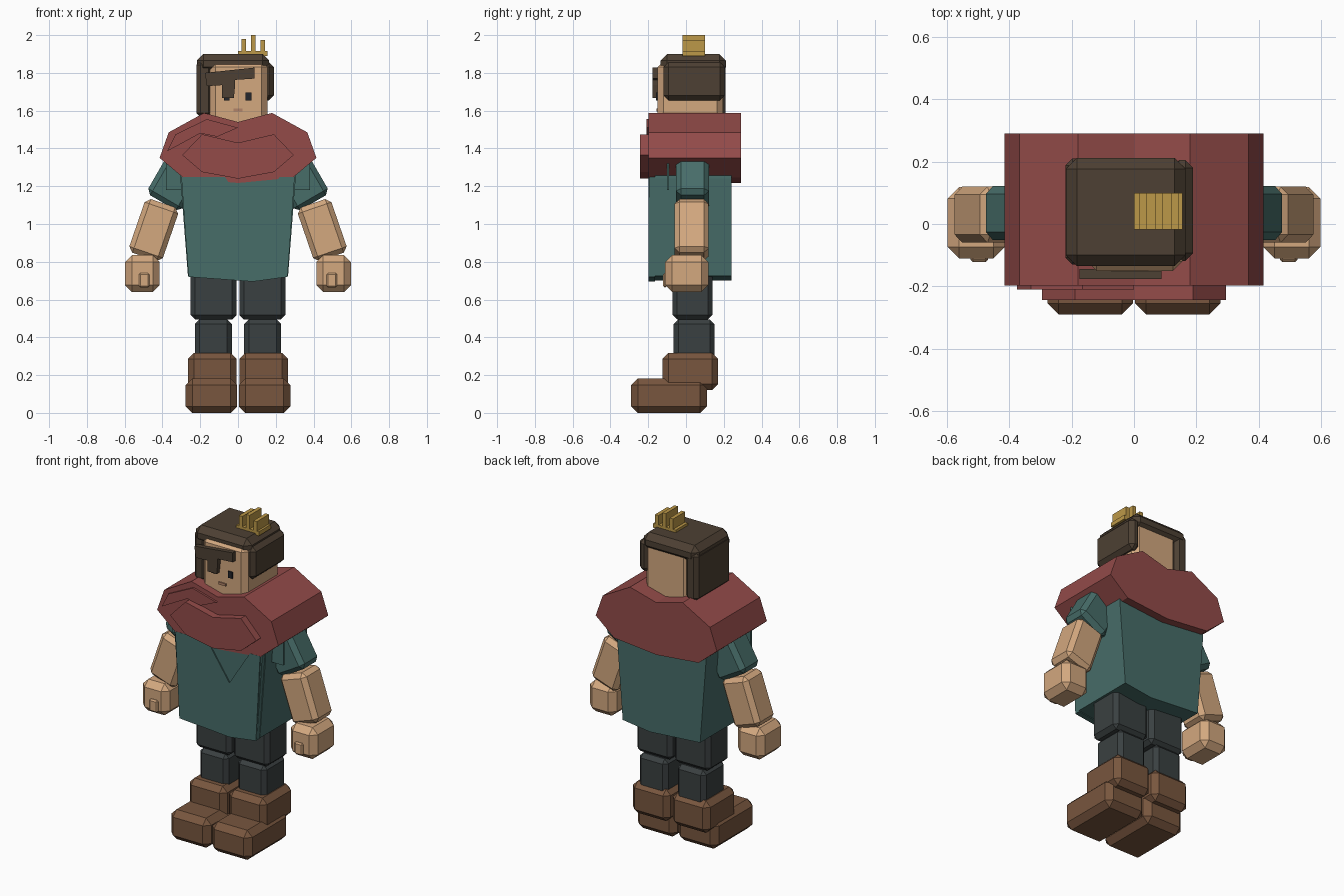
import bpy, bmesh, math
from mathutils import Matrix

if "Cube" in bpy.data.objects:
    bpy.data.objects.remove(bpy.data.objects["Cube"])


def mat(name, rgb):
    m = bpy.data.materials.new(name)
    lin = [(c / 255 / 12.92) if c < 11 else ((c / 255 + 0.055) / 1.055) ** 2.4 for c in rgb]
    m.diffuse_color = (*lin, 1)
    m.use_nodes = True
    m.node_tree.nodes["Principled BSDF"].inputs["Base Color"].default_value = m.diffuse_color
    return m


SKIN = mat("skin", (211, 168, 127))
HAIR = mat("dark hair", (77, 64, 51))
RED = mat("red wool", (147, 75, 73))
TEAL = mat("teal cloth", (71, 109, 105))
PANTS = mat("charcoal trousers", (58, 64, 65))
BOOT = mat("brown leather", (120, 86, 62))
GOLD = mat("gold", (188, 152, 72))
EYE = mat("eye black", (36, 38, 44))
LIP = mat("lip", (178, 132, 104))


def finish(name, bm, material):
    bmesh.ops.recalc_face_normals(bm, faces=bm.faces)
    me = bpy.data.meshes.new(name)
    bm.to_mesh(me)
    bm.free()
    me.materials.append(material)
    ob = bpy.data.objects.new(name, me)
    bpy.context.collection.objects.link(ob)
    return ob


def box(name, x, y, z, material, bevel=0.0, tilt=0.0):
    """Chamfered box from (min, max) ranges, tilted in the front plane."""
    bm = bmesh.new()
    bmesh.ops.create_cube(bm, size=1)
    bmesh.ops.scale(bm, vec=(x[1] - x[0], y[1] - y[0], z[1] - z[0]), verts=bm.verts)
    if bevel:
        bmesh.ops.bevel(bm, geom=bm.edges[:], offset=bevel, segments=1, affect='EDGES')
    move = Matrix.Translation((sum(x) / 2, sum(y) / 2, sum(z) / 2))
    bm.transform(move @ Matrix.Rotation(math.radians(tilt), 4, 'Y'))
    return finish(name, bm, material)


def slab(name, outline, y0, y1, material):
    """Front outline (x, z) extruded from y0 to y1."""
    bm = bmesh.new()
    face = bm.faces.new([bm.verts.new((px, y0, pz)) for px, pz in outline])
    out = bmesh.ops.extrude_face_region(bm, geom=[face])
    verts = [v for v in out["geom"] if isinstance(v, bmesh.types.BMVert)]
    bmesh.ops.translate(bm, vec=(0, y1 - y0, 0), verts=verts)
    return finish(name, bm, material)


def pair(name, x, y, z, material, bevel=0.0, tilt=0.0):
    box("right_" + name, x, y, z, material, bevel, tilt)
    box("left_" + name, (-x[1], -x[0]), y, z, material, bevel, -tilt)


def mirrored(half):
    return half + [(-px, pz) for px, pz in reversed(half) if px > 0]


# Legs and boots
pair("foot", (0.004, 0.277), (-0.29, 0.11), (0, 0.183), BOOT, 0.035)
pair("boot_cuff", (0.008, 0.265), (-0.125, 0.17), (0.12, 0.318), BOOT, 0.032)
pair("shin", (0.033, 0.228), (-0.065, 0.15), (0.26, 0.495), PANTS, 0.024)
pair("thigh", (0.007, 0.252), (-0.072, 0.14), (0.495, 0.78), PANTS, 0.024)

# Tunic body, front panel and its two overlapping flaps
slab("tunic", [(0, 1.4), (0.3, 1.36), (0.305, 1.24), (0.265, 0.725), (0.08, 0.7),
               (-0.265, 0.725), (-0.305, 1.24), (-0.3, 1.36)], -0.165, 0.24, TEAL)
slab("tunic_front", [(-0.3, 1.25), (0.3, 1.25), (0.262, 0.72), (0.08, 0.695), (-0.262, 0.72)],
     -0.192, -0.165, TEAL)
slab("left_flap", [(-0.29, 1.25), (-0.07, 1.25), (0.08, 1.03), (0.08, 0.695), (-0.262, 0.72)],
     -0.199, -0.192, TEAL)
slab("right_flap", [(0.22, 1.25), (0.29, 1.25), (0.262, 0.72), (0.08, 0.695), (0.08, 1.03)],
     -0.199, -0.192, TEAL)

# Arms
pair("sleeve", (0.222, 0.432), (-0.052, 0.122), (1.094, 1.374), TEAL, 0.026, -30)
pair("sleeve_plate", (0.25, 0.38), (-0.1, -0.09), (1.18, 1.32), TEAL)
pair("forearm", (0.352, 0.54), (-0.06, 0.12), (0.818, 1.118), SKIN, 0.026, -19)
pair("hand", (0.415, 0.598), (-0.11, 0.118), (0.64, 0.835), SKIN, 0.036)
pair("thumb", (0.468, 0.525), (-0.122, -0.1), (0.665, 0.74), SKIN, 0.008)

# Cape collar, with front fold and shoulder wrap
slab("cape", mirrored([(0, 1.54), (0.18, 1.588), (0.367, 1.485), (0.415, 1.35),
                       (0.29, 1.245), (0, 1.217)]), -0.198, 0.29, RED)
slab("cape_front_fold", mirrored([(0, 1.43), (0.19, 1.475), (0.295, 1.365),
                                  (0.19, 1.275), (0, 1.24)]), -0.243, -0.198, RED)
slab("cape_wrap", [(-0.375, 1.385), (-0.33, 1.475), (-0.165, 1.555), (0, 1.51),
                   (-0.11, 1.462), (-0.2, 1.48)], -0.21, -0.198, RED)

# Head and face
box("head", (-0.15, 0.155), (-0.15, 0.195), (1.45, 1.86), SKIN, 0.03)
for side, ex in (("left", -0.06), ("right", 0.056)):
    box(side + "_eye", (ex - 0.015, ex + 0.015), (-0.158, -0.149), (1.655, 1.695), EYE)
box("mouth", (-0.025, 0.025), (-0.157, -0.149), (1.596, 1.611), LIP)

# Hair: cap, long left side, short right side, jagged fringe
box("hair_cap", (-0.218, 0.165), (-0.135, 0.212), (1.795, 1.9), HAIR, 0.035)
box("hair_left_side", (-0.22, -0.135), (-0.13, 0.21), (1.565, 1.865), HAIR, 0.022)
box("hair_right_side", (0.12, 0.19), (-0.118, 0.205), (1.655, 1.855), HAIR, 0.025)
slab("fringe", [(-0.175, 1.8), (0.088, 1.828), (0.088, 1.77), (-0.015, 1.763), (-0.015, 1.735),
                (-0.022, 1.668), (-0.085, 1.668), (-0.085, 1.735), (-0.165, 1.73)],
     -0.177, -0.145, HAIR)

# Small crown: base plate and three prongs
box("crown_base", (0, 0.155), (-0.018, 0.1), (1.89, 1.916), GOLD)
for i, top in enumerate((1.98, 2.0, 1.975)):
    px = 0.03 + i * 0.05
    box(f"crown_prong_{i + 1}", (px - 0.012, px + 0.012), (-0.018, 0.1), (1.905, top), GOLD)
